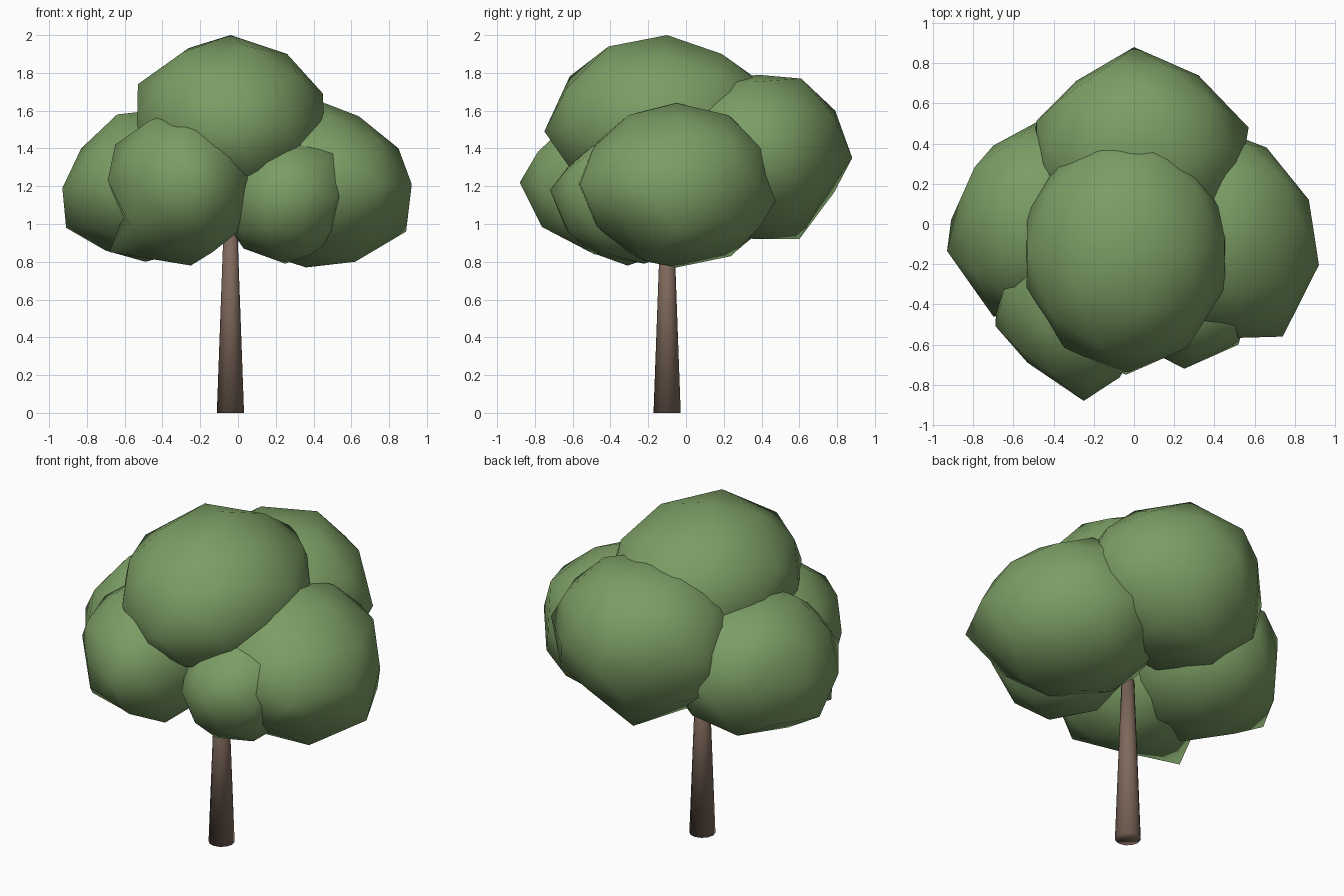
import bpy, bmesh
from mathutils import Vector


def material(name, rgb):
    m = bpy.data.materials.new(name)
    m.diffuse_color = (*rgb, 1)
    return m


leaf = material("leaf_green", (0.20, 0.34, 0.13))
bark = material("bark_brown", (0.21, 0.14, 0.105))


def finish(bm, name, mat):
    me = bpy.data.meshes.new(name)
    bm.to_mesh(me)
    bm.free()
    me.materials.append(mat)
    for p in me.polygons:
        p.use_smooth = True
    ob = bpy.data.objects.new(name, me)
    bpy.context.collection.objects.link(ob)
    return ob


def clump(name, centre, radii, **outline):
    """Low-poly ball; outline points (per view plane) pull the nearest vertices."""
    bm = bmesh.new()
    bmesh.ops.create_icosphere(bm, subdivisions=2, radius=1)
    for v in bm.verts:
        v.co = Vector(c + r * k for c, r, k in zip(centre, radii, v.co))
    used = set()
    for plane, points in outline.items():
        axes = ["xyz".index(ch) for ch in plane]
        for pt in points:
            v = min((v for v in bm.verts if v not in used),
                    key=lambda v: sum((v.co[a] - p) ** 2 for a, p in zip(axes, pt)))
            for a, p in zip(axes, pt):
                v.co[a] = p
            used.add(v)
    finish(bm, name, leaf)


# Trunk
bm = bmesh.new()
bmesh.ops.create_cone(bm, cap_ends=True, segments=12, radius1=0.072,
                      radius2=0.032, depth=1.1)
bmesh.ops.translate(bm, verts=bm.verts, vec=(-0.04, -0.10, 0.55))
finish(bm, "trunk", bark)

# Foliage clumps
clump("crown_top", (-0.04, -0.13, 1.54), (0.52, 0.60, 0.46),
      xyz=[(-0.04, -0.10, 2.0)],
      xz=[(0.26, 1.9), (0.45, 1.69), (-0.29, 1.91), (-0.53, 1.74)],
      yz=[(-0.41, 1.94), (-0.63, 1.72), (-0.75, 1.49), (0.19, 1.9), (0.38, 1.76)])
clump("crown_right", (0.40, -0.04, 1.21), (0.51, 0.53, 0.43),
      xyz=[(0.36, -0.05, 0.77), (0.46, -0.05, 1.64)],
      xz=[(0.62, 0.80), (0.89, 0.96), (0.92, 1.21), (0.85, 1.40), (0.64, 1.57)],
      xy=[(0.74, -0.56), (0.87, 0.12), (0.66, 0.38)],
      yz=[(0.48, 1.13), (0.40, 1.40), (0.24, 0.83)])
clump("crown_left", (-0.46, 0.02, 1.20), (0.46, 0.50, 0.40),
      xyz=[(-0.49, 0.0, 0.80)],
      xz=[(-0.93, 1.19), (-0.91, 0.98), (-0.83, 1.40), (-0.64, 1.58)],
      xy=[(-0.70, 0.39), (-0.70, -0.46), (-0.87, 0.11)])
clump("crown_front_left", (-0.30, -0.35, 1.20), (0.39, 0.51, 0.41),
      xyz=[(-0.25, -0.31, 0.78), (-0.25, -0.88, 1.22)],
      xz=[(-0.69, 1.23), (-0.61, 1.04), (-0.65, 1.42), (0.08, 1.25)],
      xy=[(-0.53, -0.69), (-0.68, -0.42)],
      yz=[(-0.74, 1.04), (-0.76, 1.40), (-0.56, 0.88)])
clump("crown_front_right", (0.25, -0.28, 1.13), (0.33, 0.42, 0.34),
      xyz=[(0.25, -0.22, 0.79), (0.25, -0.72, 1.18)],
      xz=[(0.57, 1.18), (0.52, 1.38), (0.03, 0.87)],
      xy=[(0.52, -0.60)])
clump("crown_back", (0.02, 0.36, 1.37), (0.53, 0.50, 0.45),
      xyz=[(0.0, 0.88, 1.35)],
      yz=[(0.79, 1.60), (0.61, 1.77), (0.38, 1.79),
          (0.72, 1.13), (0.60, 0.92), (0.36, 0.92)],
      xy=[(0.57, 0.48), (0.32, 0.74), (-0.29, 0.71), (-0.50, 0.42)])
